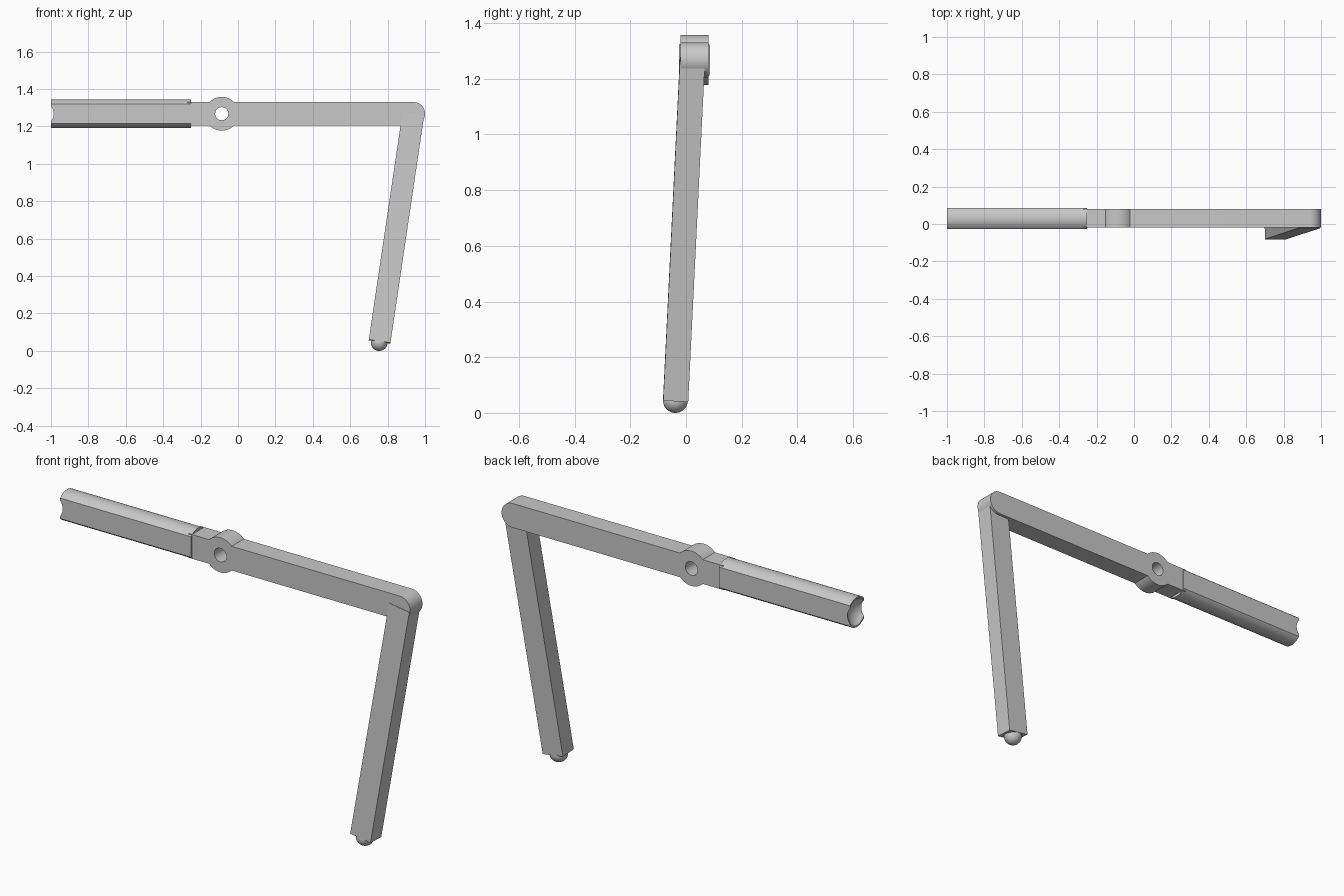
import bpy, bmesh
from math import asin, cos, sin, pi, radians, sqrt
from mathutils import Vector, Matrix

cube = bpy.data.objects.get("Cube")
if cube:
    bpy.data.objects.remove(cube, do_unlink=True)

grey = bpy.data.materials.new("light grey")
grey.use_nodes = True
grey.diffuse_color = (0.58, 0.58, 0.58, 1)
grey.node_tree.nodes["Principled BSDF"].inputs["Base Color"].default_value = grey.diffuse_color

AXIS_Y, AXIS_Z = 0.03, 1.268


def make(name, bm):
    bmesh.ops.recalc_face_normals(bm, faces=bm.faces)
    mesh = bpy.data.meshes.new(name)
    bm.to_mesh(mesh)
    bm.free()
    mesh.materials.append(grey)
    obj = bpy.data.objects.new(name, mesh)
    bpy.context.collection.objects.link(obj)
    return obj


def extrude(name, points, offset):
    """Prism from a flat outline of 3D points."""
    bm = bmesh.new()
    face = bm.faces.new([bm.verts.new(p) for p in points])
    new = bmesh.ops.extrude_face_region(bm, geom=[face])["geom"]
    bmesh.ops.translate(bm, vec=offset, verts=[v for v in new if isinstance(v, bmesh.types.BMVert)])
    return make(name, bm)


def sphere(name, centre, radius):
    bm = bmesh.new()
    bmesh.ops.create_uvsphere(bm, u_segments=40, v_segments=24, radius=radius,
                              matrix=Matrix.Translation(centre))
    return make(name, bm)


def arc(u, v, radius, start, end, steps=24):
    angles = [start + (end - start) * i / steps for i in range(steps + 1)]
    return [(u + radius * cos(a), v + radius * sin(a)) for a in angles]


def activate(obj):
    bpy.ops.object.select_all(action='DESELECT')
    obj.select_set(True)
    bpy.context.view_layer.objects.active = obj


def cut(obj, cutter):
    cutter.hide_render = True
    mod = obj.modifiers.new("cut", 'BOOLEAN')
    mod.operation, mod.solver, mod.object = 'DIFFERENCE', 'EXACT', cutter
    activate(obj)
    bpy.ops.object.modifier_apply(modifier=mod.name)
    bpy.data.objects.remove(cutter, do_unlink=True)


# Arm: flat bar with a pivot ring and a rounded elbow
half, ring_x, ring_r = 0.0625, -0.087, 0.09
elbow_x = 1 - half
a = asin(half / ring_r)
outline = [(-0.27, AXIS_Z - half)]
outline += arc(ring_x, AXIS_Z, ring_r, pi + a, 2 * pi - a)
outline += arc(elbow_x, AXIS_Z, half, -pi / 2, pi / 2)
outline += arc(ring_x, AXIS_Z, ring_r, a, pi - a)
outline += [(-0.27, AXIS_Z + half)]
arm = extrude("arm", [(x, AXIS_Y - 0.05, z) for x, z in outline], (0, 0.1, 0))
hole = arc(ring_x, AXIS_Z, 0.035, 0, 2 * pi, 36)[:-1]
cut(arm, extrude("hole_cutter", [(x, -0.2, z) for x, z in hole], (0, 0.5, 0)))

# Sleeve: cylinder with flat sides and a ball socket in its end
radius, flat = 0.077, 0.056
b = asin(sqrt(radius ** 2 - flat ** 2) / radius)
section = arc(AXIS_Y, AXIS_Z, radius, b, pi - b) + arc(AXIS_Y, AXIS_Z, radius, pi + b, 2 * pi - b)
sleeve = extrude("sleeve", [(-1, y, z) for y, z in section], (0.75, 0, 0))
cut(sleeve, sphere("socket_cutter", (-1.046, AXIS_Y, AXIS_Z), 0.083))

# Leg: square bar leaning from the elbow down to the foot
top = Vector((elbow_x, 0.023, AXIS_Z))
foot = Vector((0.757, -0.037, 0.05))
down = (foot - top).normalized()
side = Vector((0, 1, 0)).cross(down).normalized()
depth = down.cross(side)
corners = [top + side * sx * 0.0585 + depth * sy * 0.045
           for sx, sy in ((-1, -1), (1, -1), (1, 1), (-1, 1))]
leg = extrude("leg", corners, foot - top)

# Ball at the end of the leg
ball = sphere("foot_ball", (0.755, -0.038, 0.0445), 0.0445)

for obj in (arm, sleeve, leg, ball):
    activate(obj)
    bpy.ops.object.shade_smooth_by_angle(angle=radians(30))
